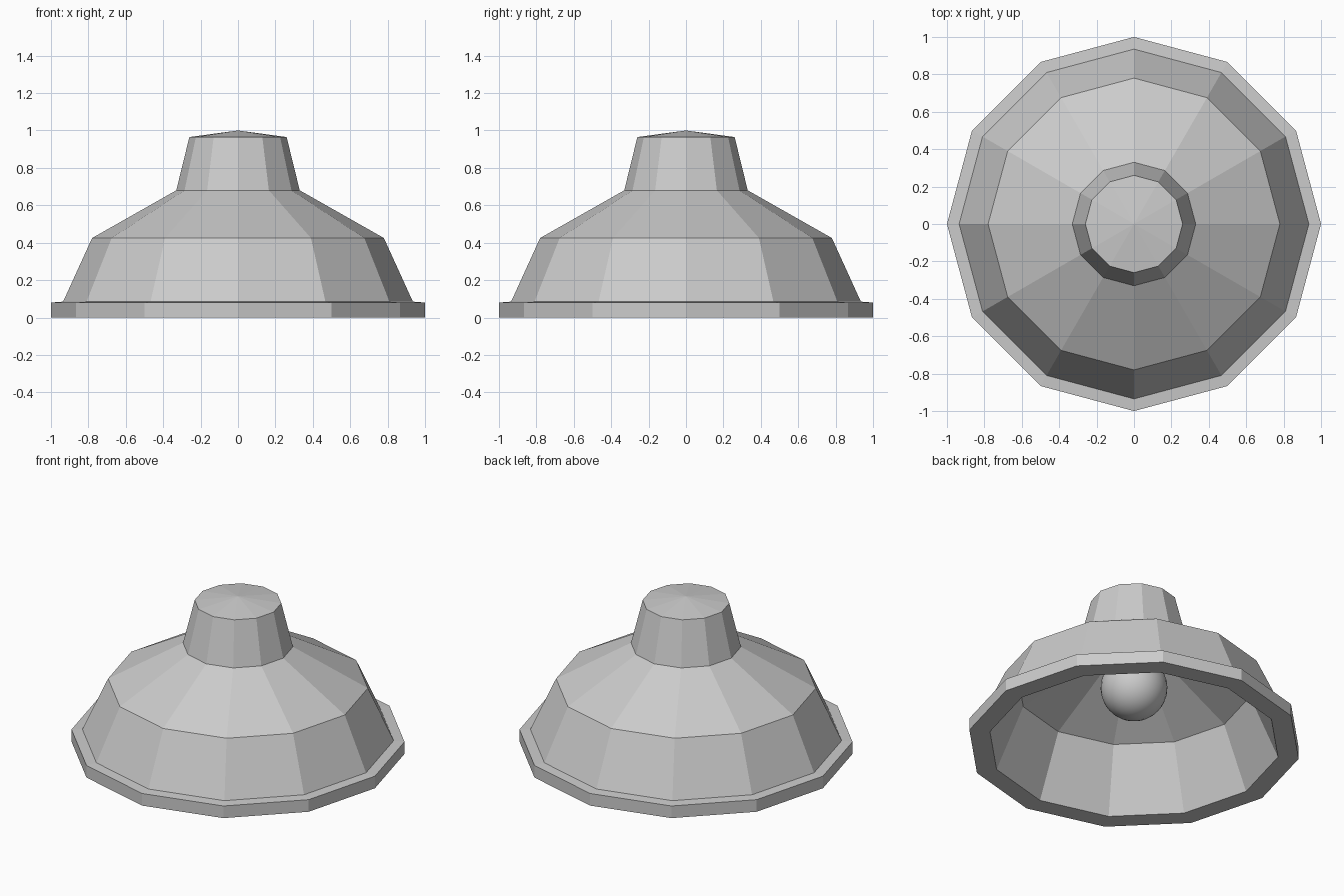
import bpy, bmesh, math

if "Cube" in bpy.data.objects:
    bpy.data.objects.remove(bpy.data.objects["Cube"])


def lathe(name, profile, sides, smooth=False):
    """Revolve (radius, z) points around z; a zero radius makes a pole."""
    bm = bmesh.new()
    rings = []
    for r, z in profile:
        if r == 0:
            rings.append([bm.verts.new((0, 0, z))] * sides)
        else:
            rings.append([bm.verts.new((r * math.cos(2 * math.pi * i / sides),
                                        r * math.sin(2 * math.pi * i / sides), z))
                          for i in range(sides)])
    for a, b in zip(rings, rings[1:]):
        for i in range(sides):
            j = (i + 1) % sides
            quad = list(dict.fromkeys((a[i], a[j], b[j], b[i])))
            bm.faces.new(quad).smooth = smooth
    bmesh.ops.recalc_face_normals(bm, faces=bm.faces)
    mesh = bpy.data.meshes.new(name)
    bm.to_mesh(mesh)
    bm.free()
    obj = bpy.data.objects.new(name, mesh)
    bpy.context.collection.objects.link(obj)
    return obj


# Hollow twelve-sided shade: outside from the cap down, then up the inside
lathe("lamp_shade", [
    (0, 1.0), (0.26, 0.965), (0.33, 0.68), (0.78, 0.425), (0.935, 0.085),
    (1.0, 0.08), (1.0, 0), (0.875, 0),
    (0.705, 0.4), (0.27, 0.64), (0.2, 0.9), (0, 0.92)], 12)

# Slim stem holding the bulb inside the neck
lathe("bulb_stem", [(0, 0.92), (0.05, 0.915), (0.05, 0.56), (0, 0.56)], 12)

# Round smooth bulb
R, Z, N = 0.2, 0.39, 16
arc = [(R * math.sin(math.pi * k / N), Z + R * math.cos(math.pi * k / N))
       for k in range(1, N)]
lathe("bulb", [(0, Z + R)] + arc + [(0, Z - R)], 32, smooth=True)
